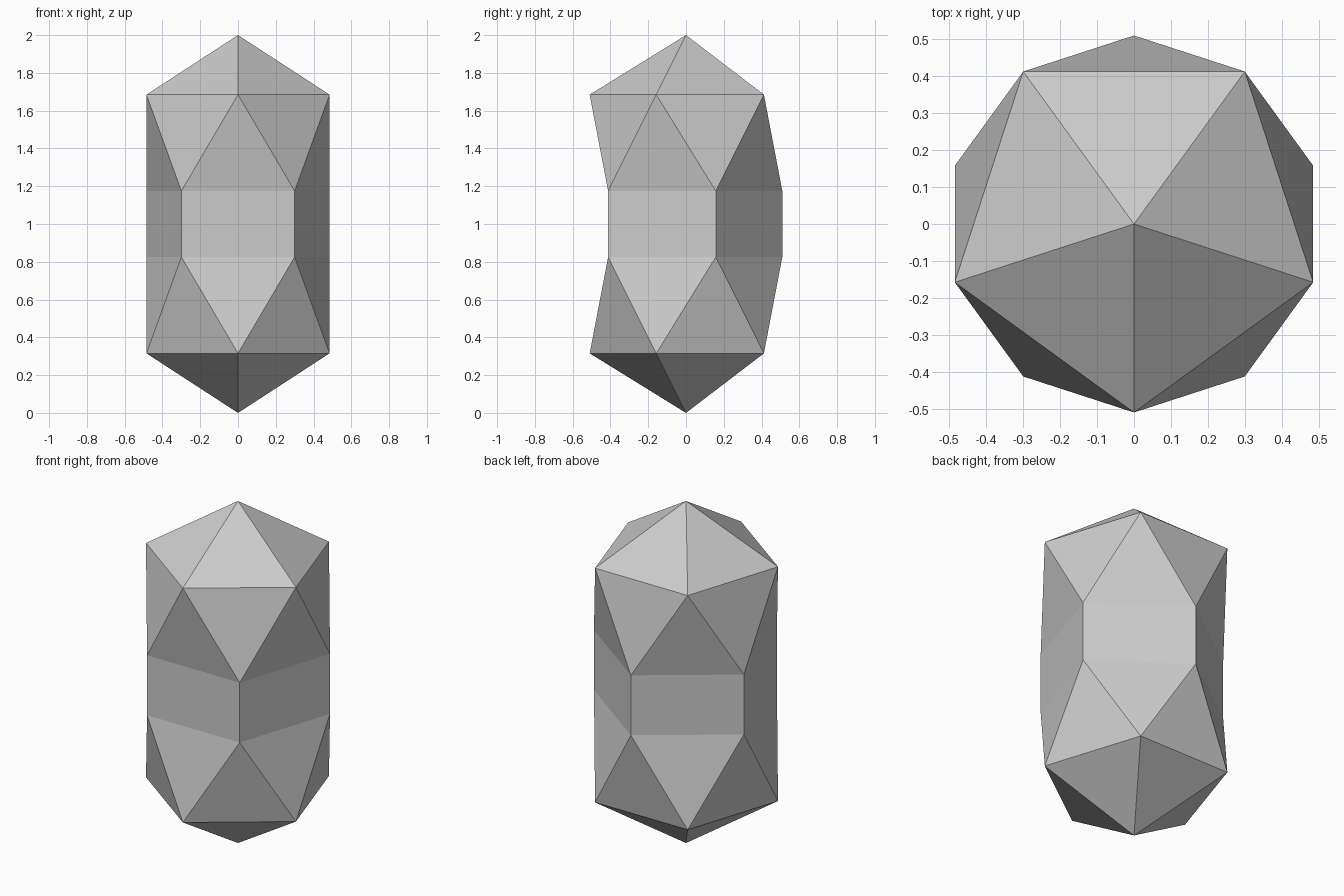
import bpy, bmesh, math

if "Cube" in bpy.data.objects:
    bpy.data.objects.remove(bpy.data.objects["Cube"])

R = 0.57                       # icosahedron circumradius
RING = R * 2 / math.sqrt(5)    # radius of its five-sided rings
H = R / math.sqrt(5)           # ring height from its centre

bm = bmesh.new()


def ring(z, start):
    angles = [math.radians(start + 72 * i) for i in range(5)]
    return [bm.verts.new((RING * math.cos(a), RING * math.sin(a), z)) for a in angles]


# Icosahedron split at the waist: cap rings and waist rings are turned 36 degrees
bottom, top = bm.verts.new((0, 0, 0)), bm.verts.new((0, 0, 2))
low_cap, low_waist = ring(R - H, -90), ring(R + H, -54)
high_waist, high_cap = ring(2 - R - H, -54), ring(2 - R + H, -90)

for i in range(5):
    j = (i + 1) % 5
    # Pointed ends
    bm.faces.new((bottom, low_cap[j], low_cap[i]))
    bm.faces.new((top, high_cap[i], high_cap[j]))
    # Zigzag triangle bands
    for cap, waist in ((low_cap, low_waist), (high_cap, high_waist)):
        bm.faces.new((cap[i], cap[j], waist[i]))
        bm.faces.new((cap[j], waist[j], waist[i]))
    # Straight waist
    bm.faces.new((low_waist[i], low_waist[j], high_waist[j], high_waist[i]))

bmesh.ops.recalc_face_normals(bm, faces=bm.faces)
mesh = bpy.data.meshes.new("faceted_capsule")
bm.to_mesh(mesh)
bm.free()
bpy.context.collection.objects.link(bpy.data.objects.new("faceted_capsule", mesh))
